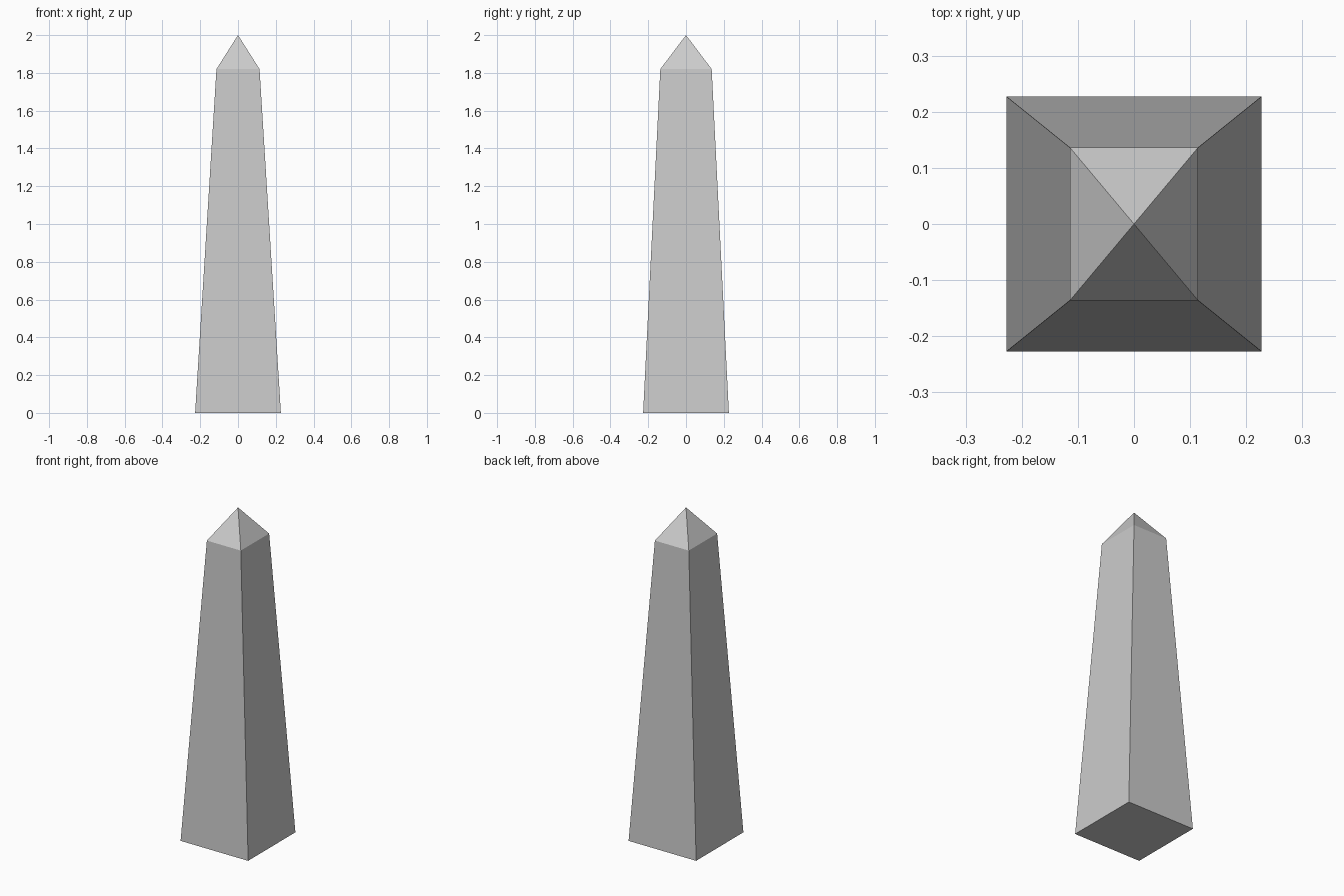
import bpy, bmesh

if "Cube" in bpy.data.objects:
    bpy.data.objects.remove(bpy.data.objects["Cube"])

BASE = (0.227, 0.227)      # half width, half depth at the ground
SHOULDER = (0.114, 0.136)  # half width, half depth where the cap starts
SHOULDER_Z, TOP_Z = 1.82, 2.0


def ring(bm, half, z):
    return [bm.verts.new((sx * half[0], sy * half[1], z))
            for sx, sy in ((-1, -1), (1, -1), (1, 1), (-1, 1))]


bm = bmesh.new()
low = ring(bm, BASE, 0)
high = ring(bm, SHOULDER, SHOULDER_Z)
apex = bm.verts.new((0, 0, TOP_Z))

# Base, tapered shaft sides and pyramid cap
bm.faces.new(low[::-1])
for i in range(4):
    j = (i + 1) % 4
    bm.faces.new((low[i], low[j], high[j], high[i]))
    bm.faces.new((high[i], high[j], apex))

mesh = bpy.data.meshes.new("obelisk")
bm.to_mesh(mesh)
bm.free()
bpy.context.collection.objects.link(bpy.data.objects.new("obelisk", mesh))
